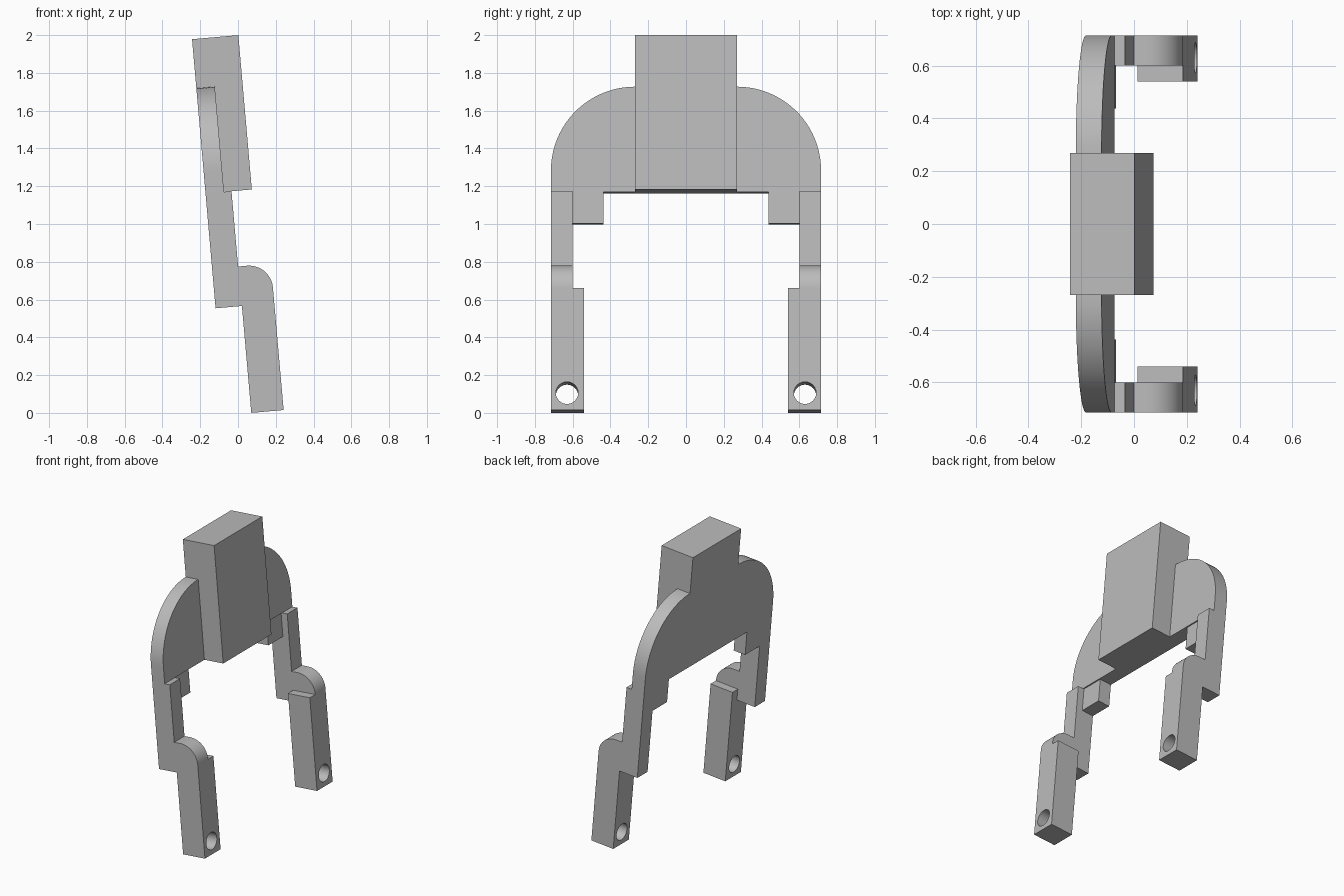
import bpy, bmesh, math
from mathutils import Vector

if "Cube" in bpy.data.objects:
    bpy.data.objects.remove(bpy.data.objects["Cube"], do_unlink=True)

# Single flat grey
GREY = (0.5, 0.5, 0.5, 1.0)
mat = bpy.data.materials.new("plain grey")
mat.use_nodes = True
mat.diffuse_color = GREY
mat.node_tree.nodes["Principled BSDF"].inputs["Base Color"].default_value = GREY

TILT = math.radians(-5)       # the whole frame leans about the y axis
BACK, FRONT = -0.07, 0.028    # depth of the plate
SIDE, INNER = 0.715, 0.6      # outer and inner face of each leg
HIP, FOOT_TOP = 1.172, 0.642


def arc(cx, cy, r, start, end, n=16):
    angles = [math.radians(start + (end - start) * i / n) for i in range(n + 1)]
    return [(cx + r * math.cos(a), cy + r * math.sin(a)) for a in angles]


def prism(name, points, axis, lo, hi):
    """Extrude a profile along x (points are y, z) or y (points are x, z)."""
    place = (lambda p, d: (d, p[0], p[1])) if axis == "x" else (lambda p, d: (p[0], d, p[1]))
    bm = bmesh.new()
    face = bm.faces.new([bm.verts.new(place(p, lo)) for p in points])
    grown = bmesh.ops.extrude_face_region(bm, geom=[face])["geom"]
    shift = Vector(place((0, 0), hi - lo))
    bmesh.ops.translate(bm, vec=shift, verts=[g for g in grown if isinstance(g, bmesh.types.BMVert)])
    bmesh.ops.recalc_face_normals(bm, faces=bm.faces)
    mesh = bpy.data.meshes.new(name)
    bm.to_mesh(mesh)
    bm.free()
    mesh.materials.append(mat)
    obj = bpy.data.objects.new(name, mesh)
    bpy.context.collection.objects.link(obj)
    obj.rotation_euler.y = TILT
    select(obj)
    bpy.ops.object.shade_smooth_by_angle(angle=math.radians(30))
    return obj


def select(obj):
    bpy.ops.object.select_all(action="DESELECT")
    obj.select_set(True)
    bpy.context.view_layer.objects.active = obj


def rect(a0, a1, b0, b1):
    return [(a0, b0), (a1, b0), (a1, b1), (a0, b1)]


# Back plate with rounded shoulders and the raised centre
TOP = 1.992
half = [(SIDE, HIP)] + arc(0.27, 1.286, SIDE - 0.27, 0, 90, 24) + [(0.27, TOP)]
prism("back_plate", half + [(-y, z) for y, z in reversed(half)], "x", BACK, FRONT)

# Thick centre block in front of the plate
prism("centre_block", rect(-0.27, 0.27, HIP, TOP), "x", FRONT, 0.176)

# Stepped leg seen from the side, with a rounded knee
leg = [(BACK, 0.562), (0.07, 0.562), (0.07, FOOT_TOP), (0.242, FOOT_TOP)]
leg += arc(0.115, 0.645, 0.127, 0, 90) + [(0.068, 0.772), (0.068, HIP), (BACK, HIP)]

for side, s in (("left", 1), ("right", -1)):
    prism(side + "_leg", leg, "y", s * INNER, s * SIDE)
    prism(side + "_tab", rect(s * 0.437, s * INNER, 1.006, HIP), "x", BACK, 0.02)

    # Foot with a pin hole through it
    foot = prism(side + "_foot", rect(s * 0.54, s * SIDE, -0.006, FOOT_TOP), "x", 0.07, 0.242)
    cutter = prism("hole_cutter", arc(s * 0.63, 0.085, 0.059, 0, 345, 23), "x", 0, 0.4)
    cutter.hide_render = True
    cut = foot.modifiers.new("pin_hole", "BOOLEAN")
    cut.operation = "DIFFERENCE"
    cut.solver = "EXACT"
    cut.object = cutter
    select(foot)
    bpy.ops.object.modifier_apply(modifier=cut.name)
    bpy.data.objects.remove(cutter, do_unlink=True)
    bpy.ops.object.shade_smooth_by_angle(angle=math.radians(30))
